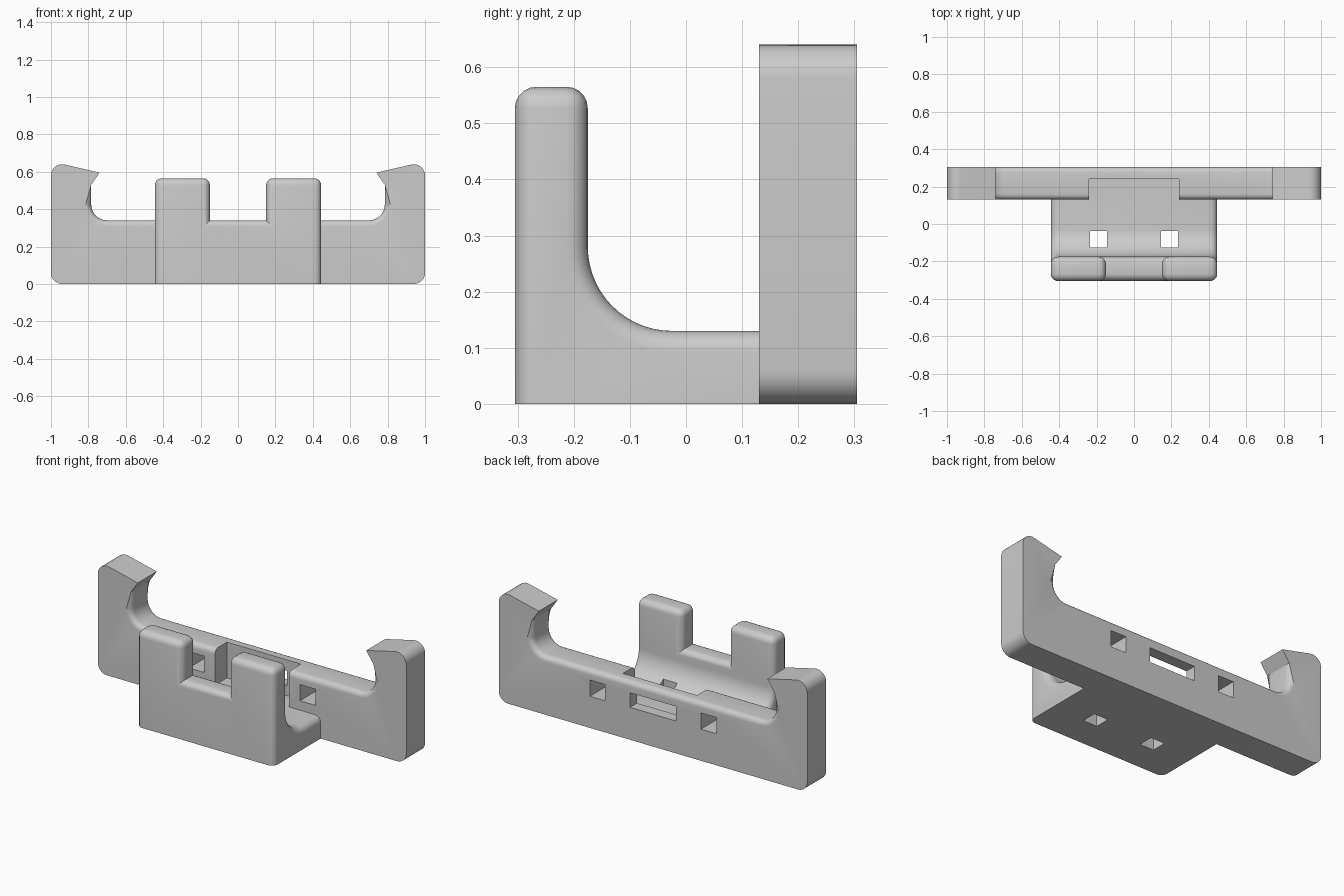
import bpy, bmesh, math
from mathutils import Vector

if "Cube" in bpy.data.objects:
    bpy.data.objects.remove(bpy.data.objects["Cube"])

grey = bpy.data.materials.new("light_grey")
grey.diffuse_color = (0.6, 0.6, 0.6, 1)
grey.use_nodes = True
grey.node_tree.nodes["Principled BSDF"].inputs["Base Color"].default_value = grey.diffuse_color


def arc(cx, cz, r, a0, a1, n=8):
    """Points on a circular arc, angles in degrees."""
    return [(cx + r * math.cos(math.radians(a0 + (a1 - a0) * i / n)),
             cz + r * math.sin(math.radians(a0 + (a1 - a0) * i / n))) for i in range(n + 1)]


def extrude(name, pts, place, step):
    """Extrude a closed 2D profile; place maps 2D to 3D, step is the depth vector."""
    bm = bmesh.new()
    face = bm.faces.new([bm.verts.new(place(*p)) for p in pts])
    res = bmesh.ops.extrude_face_region(bm, geom=[face])
    bmesh.ops.translate(bm, vec=Vector(step),
                        verts=[g for g in res["geom"] if isinstance(g, bmesh.types.BMVert)])
    bmesh.ops.recalc_face_normals(bm, faces=bm.faces)
    me = bpy.data.meshes.new(name)
    bm.to_mesh(me)
    bm.free()
    me.materials.append(grey)
    ob = bpy.data.objects.new(name, me)
    bpy.context.collection.objects.link(ob)
    return ob


def cut(ob, x0, x1, y0, y1, z0, z1):
    """Cut a box out of an object and discard the cutter."""
    c = extrude("cutter", [(x0, z0), (x1, z0), (x1, z1), (x0, z1)],
                lambda x, z: (x, y0, z), (0, y1 - y0, 0))
    c.hide_render = True
    mod = ob.modifiers.new("cut", 'BOOLEAN')
    mod.operation, mod.solver, mod.object = 'DIFFERENCE', 'EXACT', c
    bpy.context.view_layer.objects.active = ob
    bpy.ops.object.modifier_apply(modifier=mod.name)
    bpy.data.objects.remove(c)


def round_edges(ob, radius, rule):
    """Round the sharp convex edges that satisfy a rule."""
    bm = bmesh.new()
    bm.from_mesh(ob.data)
    bmesh.ops.remove_doubles(bm, verts=bm.verts, dist=1e-5)
    edges = [e for e in bm.edges if e.is_manifold and e.is_convex
             and e.calc_face_angle(0) > 0.8 and rule(*[v.co for v in e.verts])]
    bmesh.ops.bevel(bm, geom=edges, offset=radius, segments=5, profile=0.5,
                    affect='EDGES', clamp_overlap=True)
    bm.to_mesh(ob.data)
    bm.free()


def smooth(ob):
    bpy.ops.object.select_all(action='DESELECT')
    ob.select_set(True)
    bpy.context.view_layer.objects.active = ob
    bpy.ops.object.shade_smooth_by_angle(angle=math.radians(30))


# Back plate: half outline with rounded corners, hook and inner fillet, then mirrored
IN_X, RIM_Z = 0.785, 0.34
half = (arc(0.94, 0.06, 0.06, -90, 0) + arc(0.94, 0.58, 0.06, 0, 104)
        + [(0.74, 0.595), (IN_X, 0.53)]
        + arc(IN_X - 0.085, RIM_Z + 0.085, 0.085, 0, -90))
outline = half + [(-x, z) for x, z in reversed(half)]
plate = extrude("back_plate", outline, lambda x, z: (x, 0.13, z), (0, 0.175, 0))


# Round the front and back edges of the inner opening
def inner_rim(a, b):
    return (abs(a.y - b.y) < 1e-4
            and all(abs(v.x) < IN_X + 0.001 and 0.33 < v.z < 0.54 for v in (a, b)))


round_edges(plate, 0.03, inner_rim)
cut(plate, -0.24, 0.24, 0.10, 0.24, 0.13, 0.7)        # front recess
cut(plate, -0.15, 0.15, 0.20, 0.40, 0.19, 0.275)      # centre slot
for s in (-1, 1):
    cut(plate, s * 0.36 - 0.05, s * 0.36 + 0.05, 0.05, 0.40, 0.185, 0.28)
smooth(plate)

# Front cradle: side profile with a curved inner corner, split into two fingers
side = ([(0.13, 0), (-0.305, 0), (-0.305, 0.565), (-0.175, 0.565)]
        + arc(-0.025, 0.28, 0.15, 180, 270, 14) + [(0.13, 0.13)])
cradle = extrude("front_cradle", side, lambda y, z: (-0.445, y, z), (0.89, 0, 0))
cut(cradle, -0.15, 0.15, -0.5, -0.1, RIM_Z, 0.7)      # gap between fingers
round_edges(cradle, 0.038, lambda a, b: max(a.z, b.z) > 0.001 and min(a.y, b.y) < 0.129)
for s in (-1, 1):
    cut(cradle, s * 0.19 - 0.045, s * 0.19 + 0.045, -0.125, -0.037, -0.1, 0.3)
smooth(cradle)
